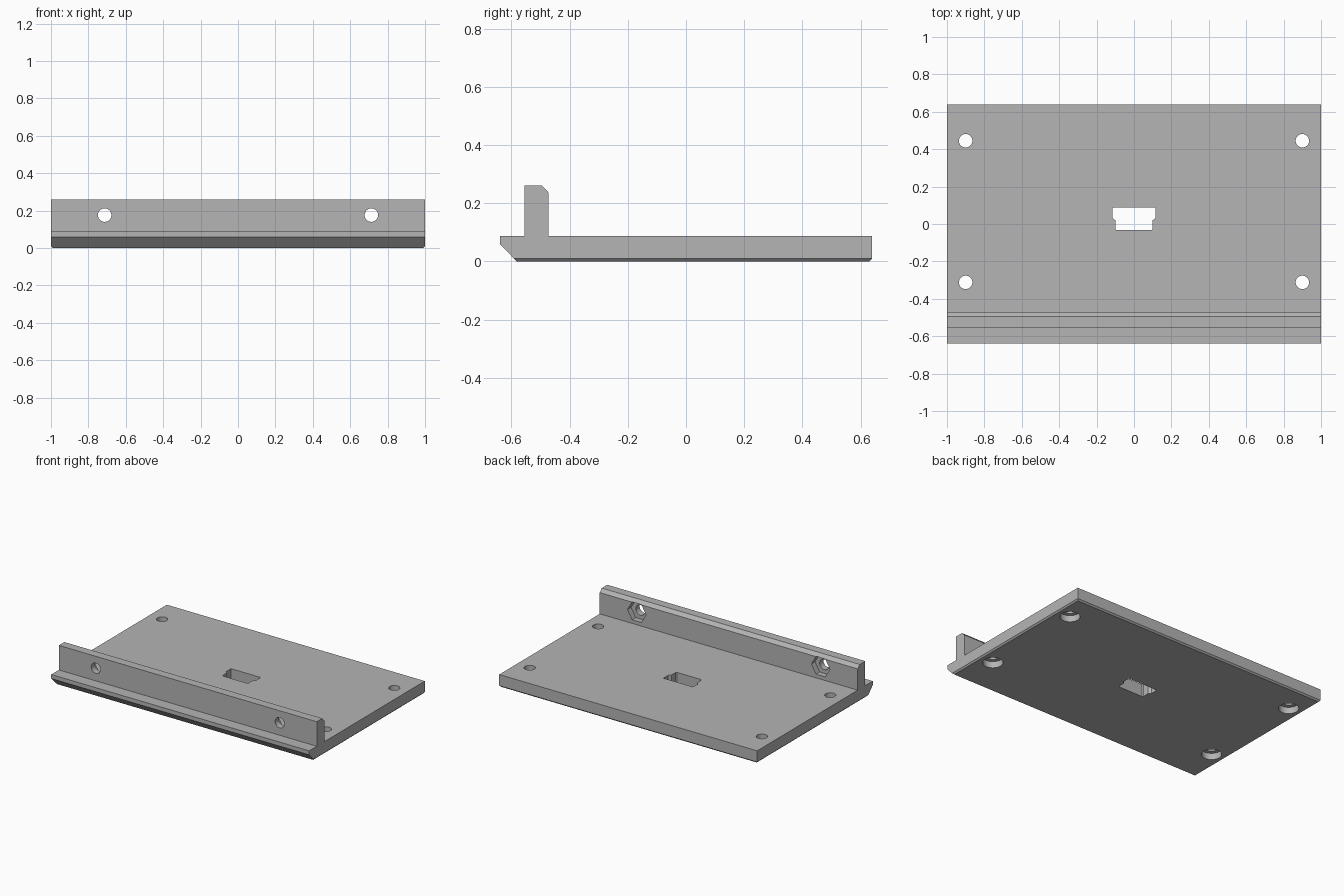
import bpy
import bmesh
import math

default = bpy.data.objects.get("Cube")
if default:
    bpy.data.objects.remove(default, do_unlink=True)

# Material
grey = bpy.data.materials.new("plain grey")
grey.use_nodes = True
colour = (0.46, 0.46, 0.46, 1)
grey.diffuse_color = colour
grey.node_tree.nodes["Principled BSDF"].inputs["Base Color"].default_value = colour

THICK = 0.088      # plate thickness
EDGE = 0.01        # bottom edge chamfer


def prism(name, corners, direction, trim=False):
    """Extrude a closed outline along a direction."""
    bm = bmesh.new()
    face = bm.faces.new([bm.verts.new(c) for c in corners])
    new = bmesh.ops.extrude_face_region(bm, geom=[face])["geom"]
    bmesh.ops.translate(bm, vec=direction,
                        verts=[v for v in new if isinstance(v, bmesh.types.BMVert)])
    if trim:
        # Chamfer the two lower side edges
        for side in (-1, 1):
            cut = bmesh.ops.bisect_plane(
                bm, geom=bm.verts[:] + bm.edges[:] + bm.faces[:],
                plane_co=(side, 0, EDGE), plane_no=(side, 0, -1), clear_outer=True)
            rim = [e for e in cut["geom_cut"] if isinstance(e, bmesh.types.BMEdge)]
            bmesh.ops.holes_fill(bm, edges=rim)
    bmesh.ops.recalc_face_normals(bm, faces=bm.faces[:])
    mesh = bpy.data.meshes.new(name)
    bm.to_mesh(mesh)
    bm.free()
    mesh.materials.append(grey)
    obj = bpy.data.objects.new(name, mesh)
    bpy.context.collection.objects.link(obj)
    return obj


def ring(radius, sides):
    return [(radius * math.cos(2 * math.pi * i / sides),
             radius * math.sin(2 * math.pi * i / sides)) for i in range(sides)]


# Plate and upright rail share one side profile (y, z)
profile = [(-0.64, 0.06), (-0.582, 0), (0.64 - EDGE, 0), (0.64, EDGE),
           (0.64, THICK), (-0.473, THICK), (-0.473, 0.237), (-0.495, 0.26),
           (-0.556, 0.26), (-0.556, THICK), (-0.64, THICK)]
plate = prism("mounting_plate", [(-1, y, z) for y, z in profile], (2, 0, 0), True)

cutters = []
for x in (-0.9, 0.9):
    for y in (-0.312, 0.445):
        # Screw holes with wider head recesses underneath
        for name, radius, height in (("screw_hole", 0.036, 0.2), ("head_recess", 0.064, 0.095)):
            base = [(x + a, y + b, -0.05) for a, b in ring(radius, 48)]
            cutters.append(prism(name, base, (0, 0, height)))

for x in (-0.713, 0.713):
    # Rail bolt holes with hexagonal nut pockets behind
    for name, radius, sides, start in (("bolt_hole", 0.036, 48, -0.6),
                                       ("nut_pocket", 0.072, 6, -0.513)):
        base = [(x + a, start, 0.176 + b) for a, b in ring(radius, sides)]
        cutters.append(prism(name, base, (0, 0.2, 0)))

# Connector slot
half = [(0.092, -0.033), (0.1, -0.027), (0.1, 0.02), (0.115, 0.033), (0.115, 0.087)]
outline = half + [(-x, y) for x, y in reversed(half)]
cutters.append(prism("connector_slot", [(x, y, -0.1) for x, y in outline], (0, 0, 0.3)))

# Cut every opening, then discard the cutters
bpy.context.view_layer.objects.active = plate
plate.select_set(True)
for cutter in cutters:
    cutter.hide_render = True
    mod = plate.modifiers.new("cut", 'BOOLEAN')
    mod.operation = 'DIFFERENCE'
    mod.solver = 'EXACT'
    mod.object = cutter
    bpy.ops.object.modifier_apply(modifier=mod.name)
    bpy.data.objects.remove(cutter, do_unlink=True)

bpy.ops.object.shade_smooth_by_angle(angle=math.radians(20))
